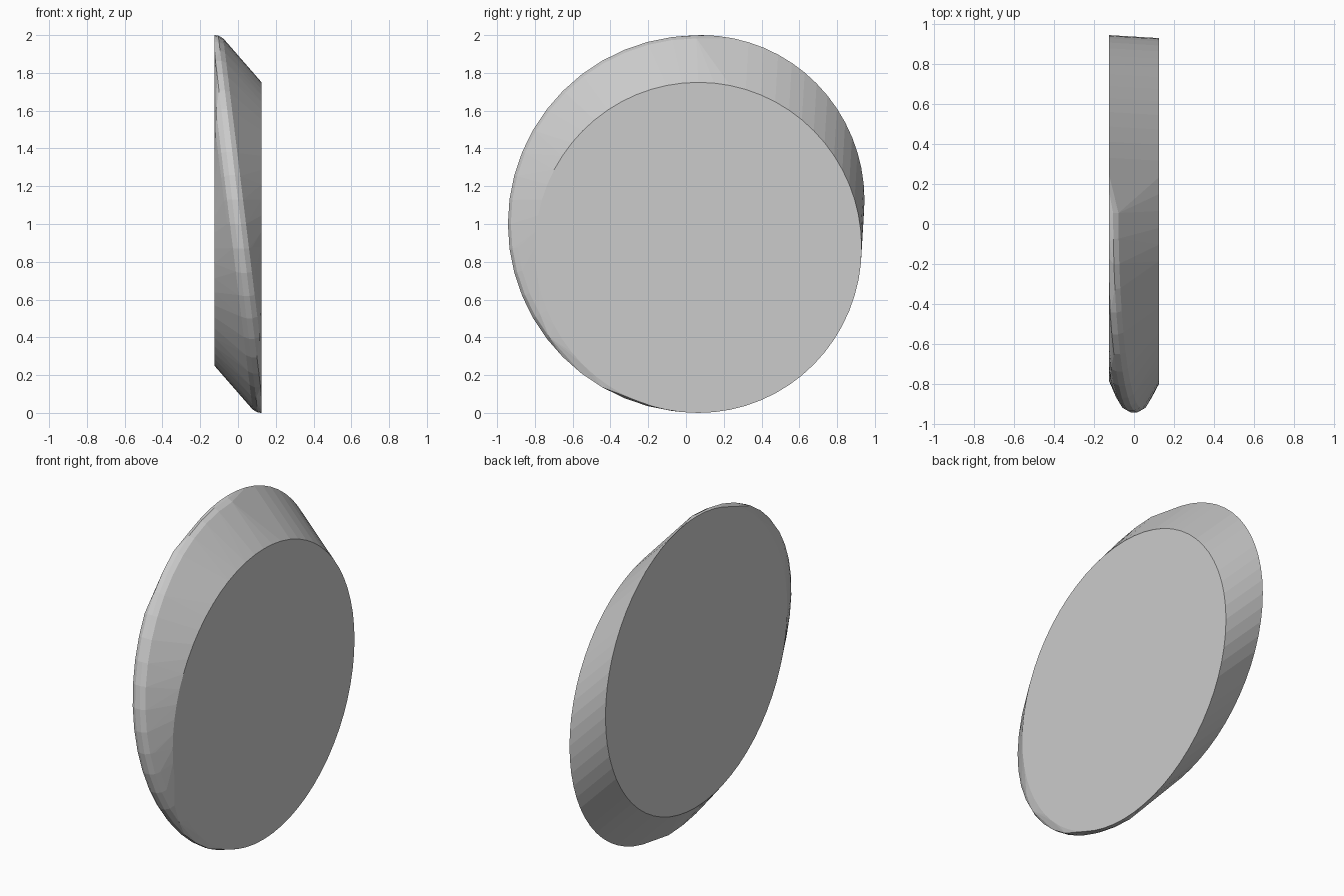
import bpy, bmesh
from math import sin, cos, pi, radians

cube = bpy.data.objects.get("Cube")
if cube:
    bpy.data.objects.remove(cube, do_unlink=True)

HALF = 0.125      # half thickness of the disc
SEGMENTS = 64     # around each flat face
RIDGE_STEPS = 24  # along the rounded front ridge
TUBE_STEPS = 5    # across the rounded front ridge
TUBE = 0.06       # ridge rounding radius

grey = bpy.data.materials.new("light grey")
grey.use_nodes = True
colour = (0.6, 0.6, 0.6, 1.0)
grey.diffuse_color = colour
grey.node_tree.nodes["Principled BSDF"].inputs["Base Color"].default_value = colour

bm = bmesh.new()


def face_ring(x, cy, cz, ry, rz):
    """Outline of one flat side."""
    for i in range(SEGMENTS):
        a = 2 * pi * i / SEGMENTS
        bm.verts.new((x, cy + ry * sin(a), cz + rz * cos(a)))


# Two offset round sides
face_ring(HALF, 0.065, 0.875, 0.865, 0.875)
face_ring(-HALF, 0.08, 1.125, 0.865, 0.875)

# Rounded ridge: a tilted half ring running from top to bottom over the front
for i in range(RIDGE_STEPS + 1):
    a = pi * i / RIDGE_STEPS
    for j in range(TUBE_STEPS + 1):
        b = radians(-75 + 150 * j / TUBE_STEPS)
        x = -0.12 * cos(a) + TUBE * sin(b)
        r = 0.94 + TUBE * cos(b)
        if abs(x) <= HALF:
            bm.verts.new((x, 0.055 - r * sin(a), 1 + r * cos(a)))

# Skin everything with straight slopes
hull = bmesh.ops.convex_hull(bm, input=bm.verts)
spare = {g for g in hull["geom_interior"] + hull["geom_unused"]
         if isinstance(g, bmesh.types.BMVert)}
bmesh.ops.delete(bm, geom=list(spare), context='VERTS')
bmesh.ops.dissolve_limit(bm, angle_limit=radians(0.5), verts=bm.verts, edges=bm.edges)
bmesh.ops.recalc_face_normals(bm, faces=bm.faces)

mesh = bpy.data.meshes.new("bevelled_disc")
bm.to_mesh(mesh)
bm.free()
mesh.materials.append(grey)
disc = bpy.data.objects.new("bevelled_disc", mesh)
bpy.context.collection.objects.link(disc)
